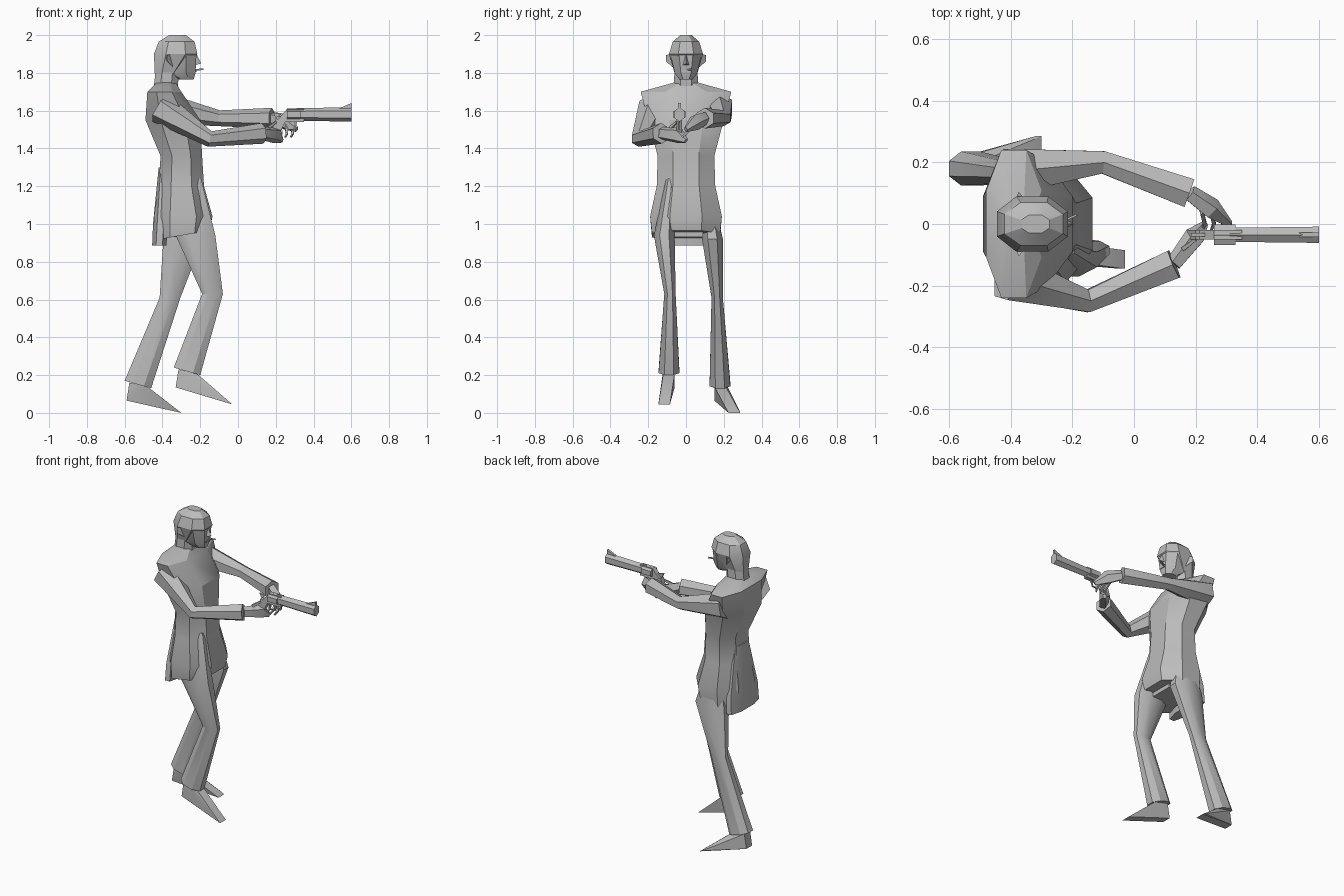
import bpy, bmesh, math
from mathutils import Vector, Matrix

cube = bpy.data.objects.get("Cube")
if cube:
    bpy.data.objects.remove(cube, do_unlink=True)

grey = bpy.data.materials.new("plain_grey")
grey.use_nodes = True
grey.diffuse_color = (0.5, 0.5, 0.5, 1)
shader = grey.node_tree.nodes["Principled BSDF"]
shader.inputs["Base Color"].default_value = grey.diffuse_color


def finish(name, bm):
    """Turn a bmesh into a named grey object with soft shading and sharp creases."""
    bmesh.ops.recalc_face_normals(bm, faces=bm.faces)
    mesh = bpy.data.meshes.new(name)
    bm.to_mesh(mesh)
    bm.free()
    mesh.materials.append(grey)
    obj = bpy.data.objects.new(name, mesh)
    bpy.context.collection.objects.link(obj)
    bpy.ops.object.select_all(action="DESELECT")
    obj.select_set(True)
    bpy.context.view_layer.objects.active = obj
    bpy.ops.object.shade_smooth_by_angle(angle=math.radians(30))


def skin(name, rings):
    """Bridge rings of equal length and cap both ends."""
    bm = bmesh.new()
    loops = [[bm.verts.new(point) for point in ring] for ring in rings]
    for lower, upper in zip(loops, loops[1:]):
        for i in range(len(lower)):
            bm.faces.new((lower[i - 1], lower[i], upper[i], upper[i - 1]))
    bm.faces.new(loops[0])
    bm.faces.new(loops[-1])
    finish(name, bm)


def section(centre, depth, width, tilt=0):
    """Level eight-sided section with cut corners; a positive tilt lowers its front."""
    cut = 0.45
    quarter = [(1, cut), (cut, 1)]
    half = quarter + [(-u, v) for u, v in reversed(quarter)]
    outline = half + [(-u, -v) for u, v in half]
    return [Vector(centre) + Vector((u * depth / 2, v * width / 2, -u * tilt)) for u, v in outline]


def column(name, levels):
    """Loft sections on the middle plane, each given as z, x, depth, width and maybe a tilt."""
    skin(name, [section((x, 0, z), depth, width, *tilt) for z, x, depth, width, *tilt in levels])


def tube(name, path, sizes, sides=6, flat=0.8):
    """Sweep a polygon along a path; sizes are half heights, flat is width to height."""
    path = [Vector(point) for point in path]
    rings = []
    for i, (point, size) in enumerate(zip(path, sizes)):
        along = path[min(i + 1, len(path) - 1)] - path[max(i - 1, 0)]
        side = along.cross(Vector((0, 0, 1))).normalized()
        up = side.cross(along).normalized()
        angles = [math.tau * (k + 0.5) / sides for k in range(sides)]
        rings.append([point + size * (side * math.cos(a) * flat + up * math.sin(a)) for a in angles])
    skin(name, rings)


def hull(name, points):
    bm = bmesh.new()
    for point in points:
        bm.verts.new(point)
    bmesh.ops.convex_hull(bm, input=bm.verts)
    finish(name, bm)


def plate(name, y, thickness, outline):
    """Flat upright piece with an outline in x and z."""
    hull(name, [(x, y + side * thickness / 2, z) for side in (-1, 1) for x, z in outline])


def box(name, centre, size):
    bm = bmesh.new()
    bmesh.ops.create_cube(bm, size=1, matrix=Matrix.LocRotScale(Vector(centre), None, Vector(size)))
    finish(name, bm)


# Coat with sloping shoulders, waist and a flared hem that rises to the front
column("coat", [
    (1.75, -0.38, 0.1, 0.12),
    (1.7, -0.39, 0.18, 0.48),
    (1.55, -0.345, 0.29, 0.4),
    (1.36, -0.3, 0.22, 0.3),
    (1.2, -0.3, 0.24, 0.31),
    (1.04, -0.29, 0.31, 0.38),
    (0.94, -0.295, 0.29, 0.36, -0.025)])
column("coat_tail", [(1.3, -0.4, 0.04, 0.14), (1, -0.41, 0.08, 0.28), (0.885, -0.417, 0.075, 0.29)])

# Neck and head
column("neck", [(1.7, -0.385, 0.13, 0.13), (1.85, -0.37, 0.12, 0.12)])
column("jaw", [(1.765, -0.28, 0.09, 0.07), (1.8, -0.315, 0.18, 0.12), (1.9, -0.32, 0.2, 0.165)])
column("hair", [
    (1.78, -0.38, 0.12, 0.11),
    (1.9, -0.33, 0.23, 0.18),
    (1.965, -0.325, 0.19, 0.14),
    (2, -0.32, 0.09, 0.06)])
hull("nose", [(-0.22, 0, 1.9), (-0.195, 0, 1.85), (-0.23, 0.02, 1.84), (-0.23, -0.02, 1.84)])
box("mouth", (-0.23, 0, 1.81), (0.02, 0.05, 0.01))
tube("cigarette", [(-0.23, 0.01, 1.815), (-0.185, 0.03, 1.82)], (0.006, 0.006), sides=4)

# Both sides share their limb rules and differ only in the pose of the joints
SIDES = {
    "left": dict(sign=1, elbow=(-0.1, 0.2, 1.56), wrist=(0.18, 0.1, 1.56),
                 palm=(0.25, 0.05, 1.54), tip=(0.31, 0, 1.5),
                 thigh=(-0.29, 0.14, 0.92), knee=(-0.36, 0.165, 0.61),
                 cuff=(-0.53, 0.18, 0.15), toe=(-0.3, 0.255, 0)),
    "right": dict(sign=-1, elbow=(-0.15, -0.25, 1.45), wrist=(0.13, -0.13, 1.48),
                  palm=(0.2, -0.04, 1.47), tip=(0.23, 0, 1.44),
                  thigh=(-0.225, -0.115, 0.94), knee=(-0.135, -0.085, 0.63),
                  cuff=(-0.27, -0.09, 0.22), toe=(-0.03, -0.115, 0.045)),
}
for label, pose in SIDES.items():
    sign = pose.pop("sign")
    joint = {part: Vector(place) for part, place in pose.items()}

    # Ear leaning away from the head
    lobe = Vector((-0.345, sign * 0.07, 1.83))
    rim = [lobe + Vector((-0.03, sign * 0.035, z)) for z in (0.03, 0.065)]
    hull(label + "_ear", [lobe, lobe + Vector((0, 0, 0.07)), lobe + Vector((-0.04, 0, 0.05)), *rim])

    # Sleeve and hand
    shoulder = Vector((-0.41, sign * 0.17, 1.615))
    tube(label + "_arm", [shoulder, joint["elbow"], joint["wrist"]], (0.085, 0.042, 0.055), flat=1)
    tube(label + "_hand", [joint["wrist"], joint["palm"], joint["tip"]], (0.035, 0.045, 0.015), sides=5)

    # Trouser leg running up to a narrow point, with a slanted cuff
    hip = joint["thigh"] + Vector((0, -sign * 0.03, 0.3))
    skin(label + "_leg", [
        section(hip, 0.06, 0.04),
        section(joint["thigh"], 0.21, 0.11),
        section(joint["knee"], 0.11, 0.06),
        section(joint["cuff"], 0.14, 0.11, tilt=0.02)])

    # Pointed shoe hung from the cuff
    cuff, toe = joint["cuff"], joint["toe"]
    heel = cuff + Vector((-0.06, 0, -0.085))
    ankle = [cuff + Vector((-0.045, 0, 0.01)), cuff + Vector((0.05, 0, -0.01))]
    profile = [heel, *ankle, toe, toe + Vector((-0.02, 0, 0.01))]
    hull(label + "_shoe", [p + Vector((0, s * 0.03, 0)) for p in profile for s in (-1, 1)])

# Seat between the legs
box("seat", (-0.28, 0, 0.965), (0.16, 0.18, 0.07))

# Fingers of the supporting hand and thumb of the firing hand
for i in range(3):
    knuckle = Vector((0.22 + i * 0.03, 0.04, 1.53))
    bend = knuckle + Vector((0.01, -0.04, -0.05))
    tube("left_finger", [knuckle, bend, bend + Vector((-0.01, -0.02, -0.02))],
         (0.012, 0.01, 0.006), sides=4)
tube("right_thumb", [(0.16, -0.08, 1.51), (0.2, -0.05, 1.54)], (0.012, 0.008), sides=4)

# Revolver
GUN_Y = -0.035
AXIS_Z = 1.58
tube("barrel", [(0.31, GUN_Y, AXIS_Z), (0.6, GUN_Y, AXIS_Z)], (0.033, 0.038))
tube("cylinder", [(0.26, GUN_Y, AXIS_Z), (0.33, GUN_Y, AXIS_Z)], (0.032, 0.032), flat=1.2)
plate("front_sight", GUN_Y, 0.015, [(0.53, 1.61), (0.6, 1.6), (0.6, 1.64)])
plate("gun_frame", GUN_Y, 0.03, [(0.2, 1.54), (0.26, 1.61), (0.35, 1.61), (0.35, 1.54)])
plate("grip", GUN_Y, 0.03, [(0.2, 1.56), (0.25, 1.54), (0.21, 1.46), (0.17, 1.47)])
plate("hammer", GUN_Y, 0.012, [(0.185, 1.59), (0.2, 1.56), (0.23, 1.58)])
guard = [(0.25, 1.53), (0.265, 1.5), (0.295, 1.5), (0.31, 1.54)]
tube("trigger_guard", [(x, GUN_Y, z) for x, z in guard], [0.006] * len(guard), sides=4)
